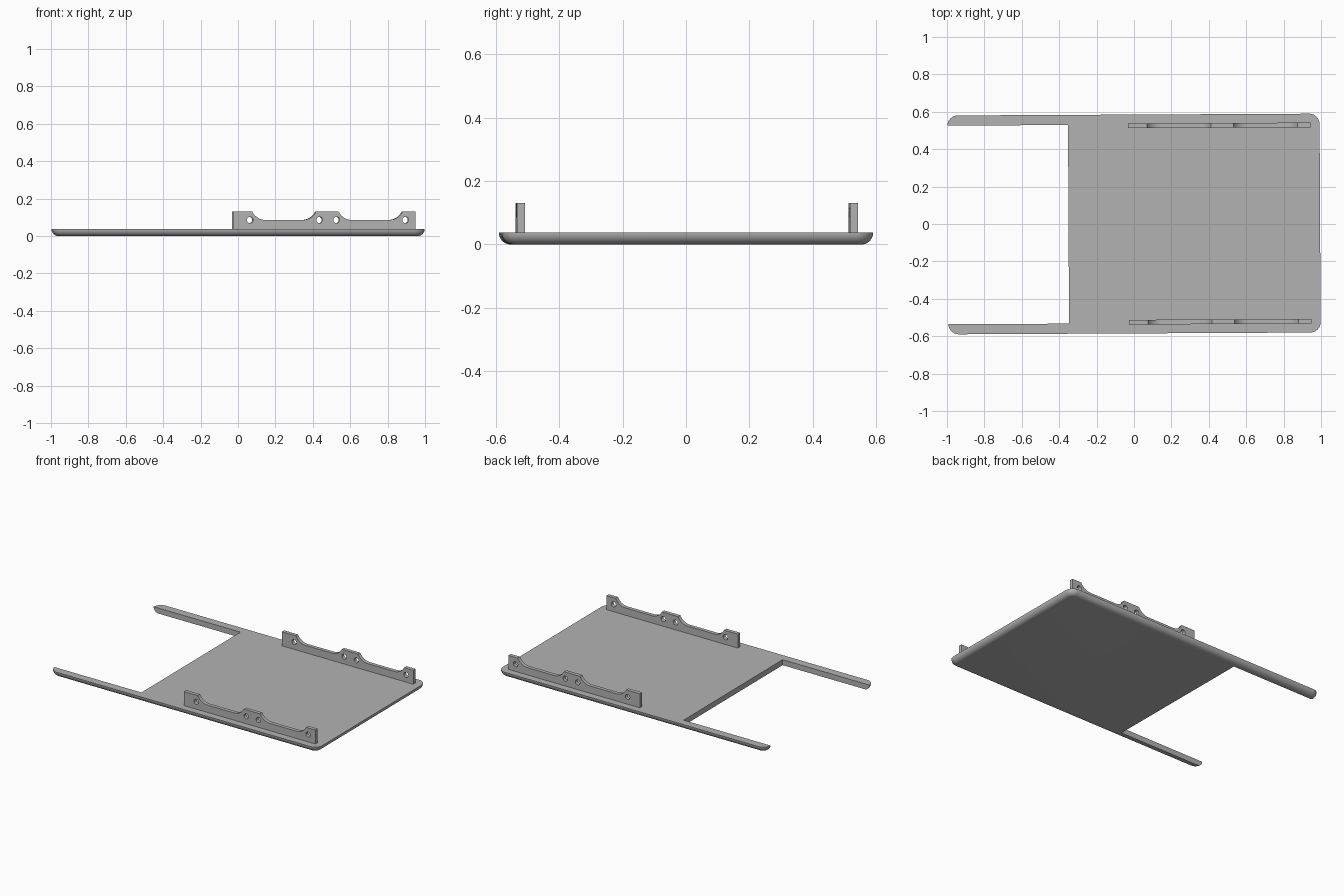
import bpy, bmesh, math

if "Cube" in bpy.data.objects:
    bpy.data.objects.remove(bpy.data.objects["Cube"])

TILT = 0.005          # tiny turn of the whole tray about z
HX, HY, H = 0.995, 0.585, 0.037
CORNER = 0.055

grey = bpy.data.materials.new("plain grey")
grey.diffuse_color = (0.45, 0.45, 0.45, 1)
grey.use_nodes = True
grey.node_tree.nodes["Principled BSDF"].inputs["Base Color"].default_value = grey.diffuse_color


def activate(ob):
    bpy.ops.object.select_all(action='DESELECT')
    ob.select_set(True)
    bpy.context.view_layer.objects.active = ob


def rounded_ring(inset, z, n=10):
    """Rounded rectangle outline, shrunk by inset."""
    r = CORNER - inset
    pts = []
    for k, (sx, sy) in enumerate([(1, 1), (-1, 1), (-1, -1), (1, -1)]):
        for i in range(n + 1):
            a = math.pi / 2 * (k + i / n)
            pts.append((sx * (HX - CORNER) + r * math.cos(a),
                        sy * (HY - CORNER) + r * math.sin(a), z))
    return pts


# Tray plate: stacked outlines give the quarter-round underside edge
bm = bmesh.new()
rings = []
for i in range(11):
    a = math.pi / 2 * i / 10
    ring = rounded_ring(H * (1 - math.sin(a)), H * (1 - math.cos(a)))
    rings.append([bm.verts.new(p) for p in ring])
for low, high in zip(rings, rings[1:]):
    for j in range(len(low)):
        k = (j + 1) % len(low)
        bm.faces.new((low[j], low[k], high[k], high[j]))
bm.faces.new(rings[0][::-1])
bm.faces.new(rings[-1])
bmesh.ops.recalc_face_normals(bm, faces=bm.faces)
mesh = bpy.data.meshes.new("tray_plate")
bm.to_mesh(mesh)
bm.free()
mesh.materials.append(grey)
plate = bpy.data.objects.new("tray_plate", mesh)
bpy.context.collection.objects.link(plate)

# Notch that leaves the two arms
bpy.ops.mesh.primitive_cube_add(size=1, location=(-0.85, 0, 0))
cutter = bpy.context.object
cutter.name = "notch_cutter"
cutter.scale = (1.0, 1.062, 1.0)
cutter.hide_render = True
activate(plate)
cut = plate.modifiers.new("notch", 'BOOLEAN')
cut.object = cutter
cut.solver = 'EXACT'
bpy.ops.object.modifier_apply(modifier=cut.name)
bpy.data.objects.remove(cutter)
bpy.ops.object.shade_smooth_by_angle(angle=math.radians(30))
plate.rotation_euler.z = TILT

# Bracket rail outline: raised pads joined by hollow curves
TOP, LOW, DX = 0.131, 0.086, 0.072
R = (DX ** 2 + (TOP - LOW) ** 2) / (2 * (TOP - LOW))


def hollow(x_top, side, n=8):
    """Arc from the pad edge down to the low strip; side is the way it falls."""
    end = math.asin(DX / R)
    return [(x_top + side * (DX - R * math.sin(end * (1 - i / n))),
             LOW + R - R * math.cos(end * (1 - i / n))) for i in range(n + 1)]


outline = [(-0.03, 0.03), (-0.03, TOP)]
outline += hollow(0.073, 1) + hollow(0.415, -1)[::-1]
outline += hollow(0.535, 1) + hollow(0.878, -1)[::-1]
outline += [(0.947, TOP), (0.947, 0.03)]


def circle(x, z, r, n=24):
    return [(x + r * math.cos(2 * math.pi * i / n),
             z + r * math.sin(2 * math.pi * i / n)) for i in range(n)]


holes = [circle(x, LOW, 0.017) for x in (0.062, 0.433, 0.524, 0.893)]


def rail(name, y):
    curve = bpy.data.curves.new(name, 'CURVE')
    curve.dimensions = '2D'
    curve.fill_mode = 'BOTH'
    curve.extrude = 0.0125
    for loop in [outline] + holes:
        spline = curve.splines.new('POLY')
        spline.points.add(len(loop) - 1)
        for p, (x, z) in zip(spline.points, loop):
            p.co = (x, z, 0, 1)
        spline.use_cyclic_u = True
    curve.materials.append(grey)
    ob = bpy.data.objects.new(name, curve)
    bpy.context.collection.objects.link(ob)
    ob.rotation_euler = (math.pi / 2, 0, TILT)
    ob.location = (-y * TILT, y, 0)
    activate(ob)
    bpy.ops.object.convert(target='MESH')
    ob = bpy.context.object
    # Join the caps to the walls
    bm = bmesh.new()
    bm.from_mesh(ob.data)
    bmesh.ops.remove_doubles(bm, verts=bm.verts, dist=0.0002)
    bmesh.ops.recalc_face_normals(bm, faces=bm.faces)
    bm.to_mesh(ob.data)
    bm.free()
    bpy.ops.object.shade_smooth_by_angle(angle=math.radians(30))


rail("front_bracket_rail", -0.525)
rail("back_bracket_rail", 0.525)
